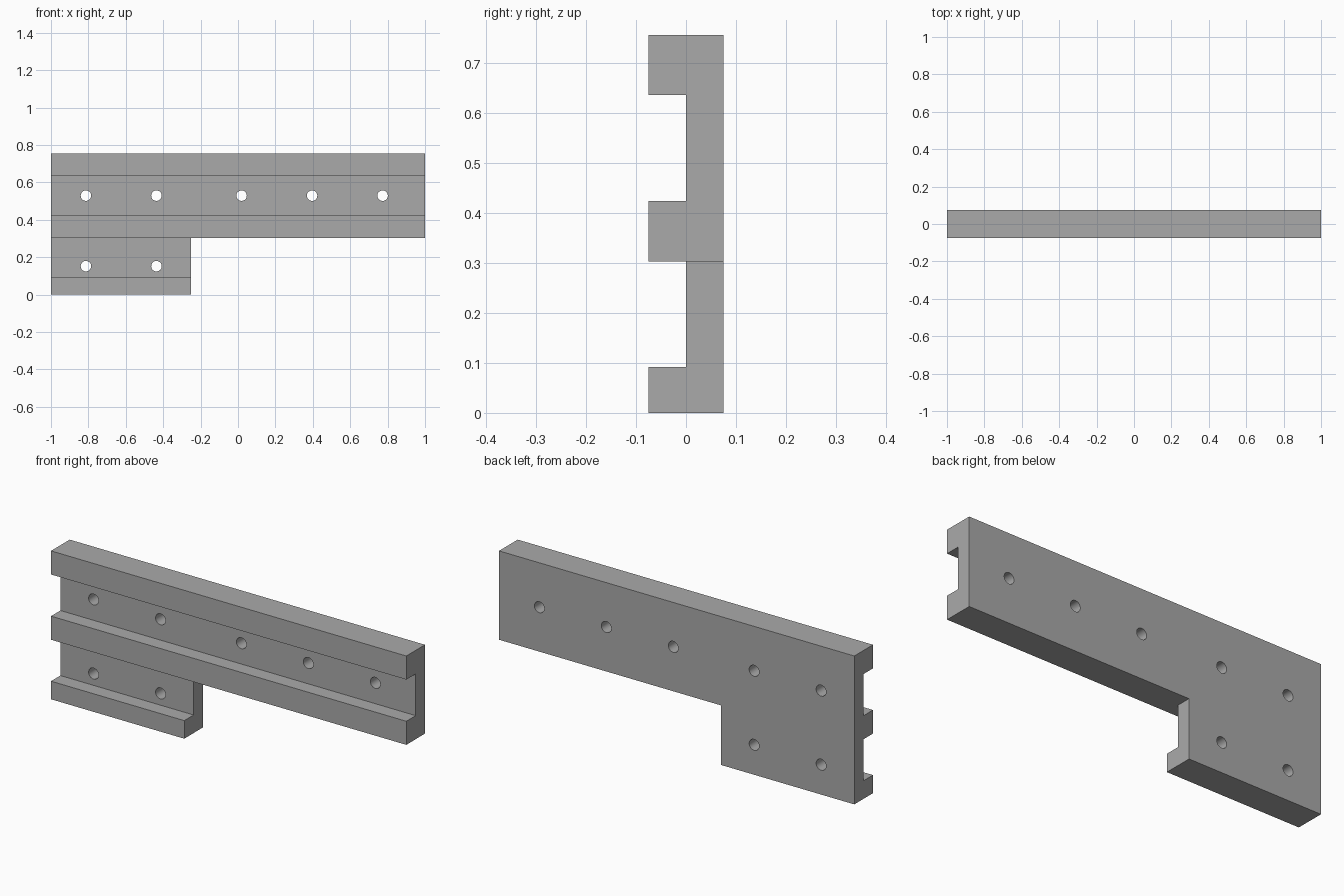
import bpy
import bmesh
from math import pi
from mathutils import Matrix, Vector

cube = bpy.data.objects.get("Cube")
if cube:
    bpy.data.objects.remove(cube)

DEPTH = 0.075                 # half the full thickness
TOP, STEP, STEP_X = 0.755, 0.303, -0.25
HOLE_RADIUS = 0.028

grey = bpy.data.materials.new("plain grey")
grey.use_nodes = True
grey.diffuse_color = (0.40, 0.40, 0.40, 1)
grey.node_tree.nodes["Principled BSDF"].inputs["Base Color"].default_value = grey.diffuse_color


def make_object(name, bm):
    bmesh.ops.recalc_face_normals(bm, faces=bm.faces)
    mesh = bpy.data.meshes.new(name)
    bm.to_mesh(mesh)
    bm.free()
    mesh.materials.append(grey)
    obj = bpy.data.objects.new(name, mesh)
    bpy.context.collection.objects.link(obj)
    return obj


def box_cutter(name, low, high):
    low, high = Vector(low), Vector(high)
    bm = bmesh.new()
    bmesh.ops.create_cube(bm, size=1, matrix=Matrix.Translation((low + high) / 2)
                          @ Matrix.Diagonal((high - low).to_4d()))
    return make_object(name, bm)


def hole_cutter(x, z):
    bm = bmesh.new()
    bmesh.ops.create_cone(bm, cap_ends=True, segments=32, radius1=HOLE_RADIUS,
                          radius2=HOLE_RADIUS, depth=0.4,
                          matrix=Matrix.Translation((x, 0, z)) @ Matrix.Rotation(pi / 2, 4, "X"))
    return make_object("hole_cutter", bm)


# Stepped plate at full thickness
outline = [(-1, 0), (STEP_X, 0), (STEP_X, STEP), (1, STEP), (1, TOP), (-1, TOP)]
bm = bmesh.new()
face = bm.faces.new([bm.verts.new((x, -DEPTH, z)) for x, z in outline])
extruded = bmesh.ops.extrude_face_region(bm, geom=[face])["geom"]
bmesh.ops.translate(bm, vec=(0, 2 * DEPTH, 0),
                    verts=[v for v in extruded if isinstance(v, bmesh.types.BMVert)])
plate = make_object("grooved_plate", bm)

# Long grooves in the front, leaving three rails, and screw holes
cutters = [
    box_cutter("upper_groove_cutter", (-1.1, -0.2, 0.423), (1.1, 0, 0.635)),
    box_cutter("lower_groove_cutter", (-1.1, -0.2, 0.092), (-0.2, 0, STEP)),
]
cutters += [hole_cutter(x, 0.529) for x in (-0.813, -0.436, 0.019, 0.396, 0.773)]
cutters += [hole_cutter(x, 0.152) for x in (-0.813, -0.436)]

for cutter in cutters:
    cutter.hide_render = True
    cut = plate.modifiers.new(cutter.name, "BOOLEAN")
    cut.operation = "DIFFERENCE"
    cut.solver = "EXACT"
    cut.object = cutter

# Bake the cuts and discard the cutters
graph = bpy.context.evaluated_depsgraph_get()
baked = bpy.data.meshes.new_from_object(plate.evaluated_get(graph))
plate.modifiers.clear()
plate.data = baked
for cutter in cutters:
    bpy.data.objects.remove(cutter)

# Smooth hole walls, sharp edges elsewhere
bpy.ops.object.select_all(action="DESELECT")
plate.select_set(True)
bpy.context.view_layer.objects.active = plate
bpy.ops.object.shade_smooth_by_angle(angle=pi / 6)
